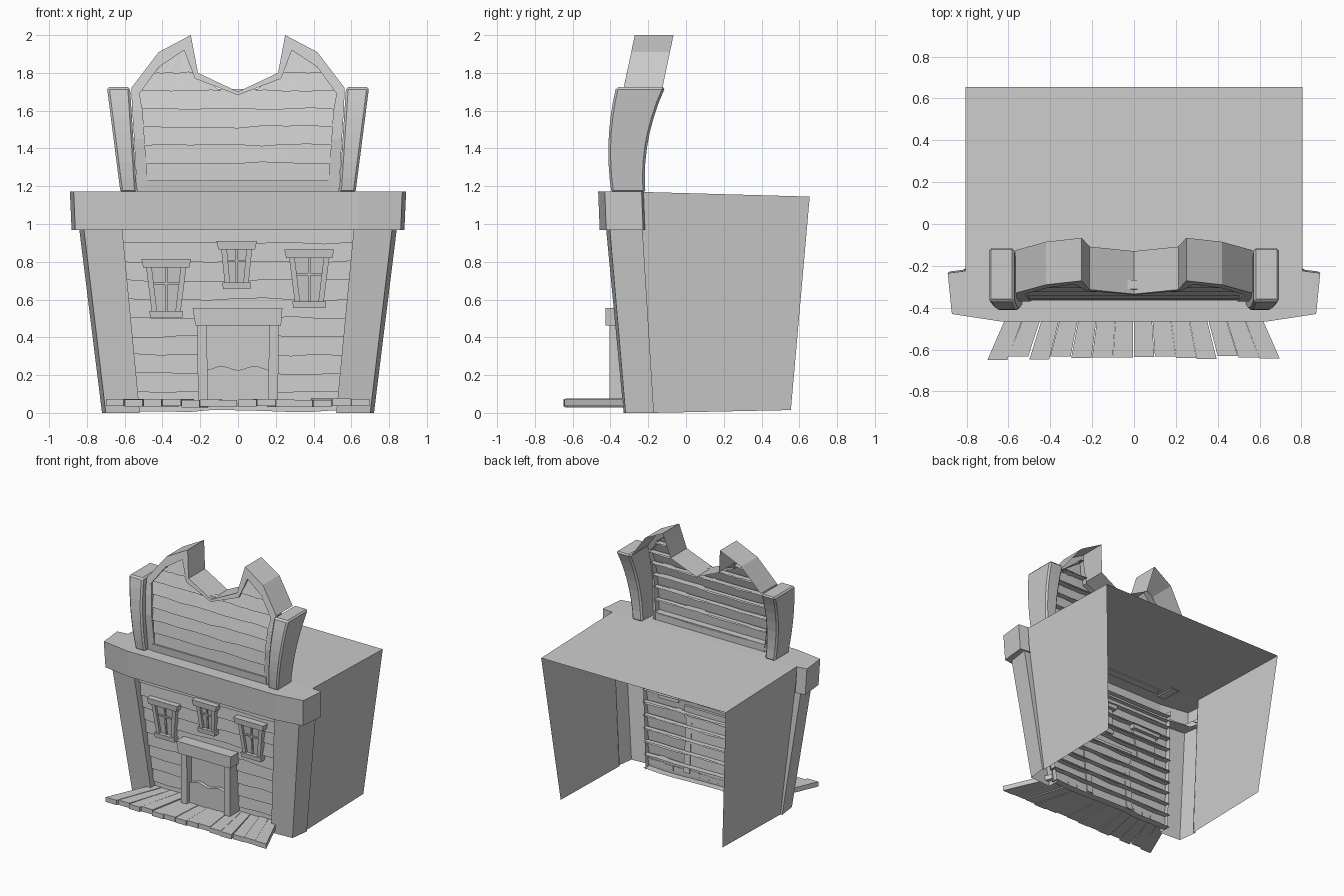
import bpy, bmesh, math, random

random.seed(4)
if "Cube" in bpy.data.objects:
    bpy.data.objects.remove(bpy.data.objects["Cube"])

mat = bpy.data.materials.new("plain grey")
mat.use_nodes = True
GREY = (0.6, 0.6, 0.6, 1)
mat.diffuse_color = GREY
mat.node_tree.nodes["Principled BSDF"].inputs["Base Color"].default_value = GREY


def loft(name, rings, mirror=False, bevel=0, solid=True):
    """Skin through rings of points; solid ones are closed and capped."""
    bm = bmesh.new()
    rows = [[bm.verts.new(p) for p in ring] for ring in rings]
    n = len(rows[0])
    for a, b in zip(rows, rows[1:]):
        for i in range(n if solid else n - 1):
            j = (i + 1) % n
            bm.faces.new((a[i], a[j], b[j], b[i]))
    if solid:
        bm.faces.new(rows[0])
        bm.faces.new(rows[-1][::-1])
        bmesh.ops.recalc_face_normals(bm, faces=bm.faces)
    mesh = bpy.data.meshes.new(name)
    bm.to_mesh(mesh)
    bm.free()
    ob = bpy.data.objects.new(name, mesh)
    bpy.context.collection.objects.link(ob)
    mesh.materials.append(mat)
    if bevel:
        mod = ob.modifiers.new("Bevel", "BEVEL")
        mod.width, mod.segments = bevel, 1
    if mirror:
        ob.modifiers.new("Mirror", "MIRROR")


def rect(x0, x1, y0, y1, z):
    return [(x0, y0, z), (x1, y0, z), (x1, y1, z), (x0, y1, z)]


def block(name, lo, hi, **kw):
    loft(name, [rect(*lo), rect(*hi)], **kw)


def facade(z):
    """Front of the leaning lower wall."""
    return -0.265 - 0.093 * z


def post_front(t):
    return -0.395 - 0.085 * t + 0.11 * t * t


def post_back(t):
    return -0.215 - 0.045 * t + 0.15 * t * t


def sign_front(z):
    """Front of the upper sign: bowed below, leaning straight back above."""
    if z < 1.72:
        return post_front((z - 1.17) / 0.55) + 0.04
    return -0.33 + 0.21 * (z - 1.72)


def recess(z):
    return sign_front(z) + 0.03


def plank(name, lo, hi, z0, z1, face, lip=0.022, wave=0.007, steps=8):
    """Hollow lapped board: a wavy front with flanges along both edges."""
    rings = []
    for i in range(steps + 1):
        t = i / steps
        xa, xb = lo[0] + (lo[1] - lo[0]) * t, hi[0] + (hi[1] - hi[0]) * t
        za = z0 + random.uniform(-wave, wave)
        zb = z1 + 0.008 + random.uniform(-0.002, 0.002)
        ya, yb = face(z0) - lip, face(z1) - 0.006
        rings.append([(xa, face(z0) + 0.035, za), (xa, ya, za),
                      (xb, yb, zb), (xb, face(z1) + 0.035, zb)])
    if lo[0] > lo[1]:
        rings.reverse()
    loft(name, [ring[::-1] for ring in rings], solid=False)


# Building shell: two side walls and a roof, open behind and below
loft("walls_and_roof", [
    [(-0.705, -0.18, 0), (-0.805, -0.24, 1.17), (0.805, -0.24, 1.17), (0.705, -0.18, 0)],
    [(-0.705, 0.555, 0.015), (-0.805, 0.655, 1.145), (0.805, 0.655, 1.145),
     (0.705, 0.555, 0.015)]], solid=False)

# Hollow corner pillars leaning out and forward, open at the back
loft("corner_pillars", [
    [(0.52, -0.24, 0), (0.52, -0.33, 0), (0.7, -0.32, 0), (0.72, -0.17, 0), (0.703, -0.17, 0)],
    [(0.62, -0.33, 1.05), (0.62, -0.43, 1.05), (0.825, -0.41, 1.05), (0.85, -0.235, 1.05),
     (0.793, -0.235, 1.05)]], mirror=True, solid=False)

# Hollow cornice beam with swept ends, open at the back
half = [(0.81, -0.225), (0.89, -0.235), (0.87, -0.43), (0.64, -0.465)]
outline = [(-x, y) for x, y in half] + half[::-1]
loft("cornice_beam", [[(x * 0.9, min(y + 0.13, -0.235), 0.968), (x * 0.99, y + 0.008, 0.968),
                       (x, y, 1.172), (x * 0.9, -0.225, 1.172)] for x, y in outline],
     solid=False)

# Lapped boards of the lower wall
for i in range(10):
    z0 = 0.01 + i * 0.0985
    z1 = z0 + 0.0985
    a, b = 0.53 + 0.09 * z0, 0.53 + 0.09 * z1
    plank(f"wall_plank_{i + 1}", (-a, a), (-b, b), z0, z1, facade)


# Tapered windows with cap, sill, jambs, bars and glass
def window(name, cx, z0, z1, top, bottom):
    def slab(part, xl, xh, za, zb, out, back=0.0):
        block(f"{name}_{part}",
              (cx + xl[0], cx + xl[1], facade(za) - out, facade(za) + back, za),
              (cx + xh[0], cx + xh[1], facade(zb) - out, facade(zb) + back, zb))
    slab("glass", (-bottom, bottom), (-top, top), z0 + 0.02, z1 - 0.03, 0.03)
    for s, side in ((-1, "right"), (1, "left")):
        lo = sorted((s * bottom, s * (bottom - 0.028)))
        hi = sorted((s * top, s * (top - 0.03)))
        slab(side + "_jamb", lo, hi, z0 + 0.02, z1 - 0.04, 0.05)
    slab("upright_bar", (-0.006, 0.006), (-0.006, 0.006), z0 + 0.03, z1 - 0.04, 0.04)
    zm = z0 + (z1 - z0) * 0.56
    m = (top + bottom) / 2
    slab("cross_bar", (-m, m), (-m, m), zm, zm + 0.012, 0.04)
    slab("sill", (-bottom - 0.01, bottom + 0.01), (-bottom - 0.014, bottom + 0.014),
         z0, z0 + 0.035, 0.06)
    slab("cap", (-top - 0.015, top + 0.015), (-top - 0.025, top + 0.025),
         z1 - 0.045, z1, 0.065, back=0.03)


window("right_window", -0.38, 0.505, 0.815, 0.107, 0.075)
window("left_window", 0.377, 0.555, 0.865, 0.107, 0.075)
window("middle_window", -0.007, 0.655, 0.91, 0.082, 0.062)

# Doorway: jambs, lintel, back panel and wavy-topped half door
block("door_jambs", (0.16, 0.212, -0.405, -0.27, 0.05), (0.165, 0.215, -0.405, -0.31, 0.47),
      mirror=True)
block("door_lintel", (-0.225, 0.228, -0.425, -0.31, 0.462), (-0.24, 0.235, -0.425, -0.31, 0.555))
block("door_panel", (-0.165, 0.165, -0.345, -0.28, 0.04), (-0.165, 0.165, -0.345, -0.31, 0.47))
rings = []
for i in range(13):
    x = -0.163 + 0.326 * i / 12
    z = 0.237 - 0.011 * math.cos(x * 36)
    rings.append([(x, -0.375, 0.05), (x, -0.34, 0.05), (x, -0.34, z), (x, -0.375, z)])
loft("half_door", rings)

# Fanned porch boards
COUNT = 14
for i in range(COUNT):
    u0 = -1 + 2 * i / COUNT
    u1 = u0 + 2 / COUNT - random.uniform(0.002, 0.009)
    yf = -0.64 + random.uniform(-0.012, 0.01)
    dz = random.uniform(-0.005, 0.004)
    plan = [(u0 * 0.7, yf), (u1 * 0.7, yf), (u1 * 0.54, -0.28), (u0 * 0.54, -0.28)]
    loft(f"porch_plank_{i + 1}", [[(x, y, z + dz) for x, y in plan] for z in (0.034, 0.072)])

# Bent posts either side of the sign
rings = []
for i in range(8):
    t = i / 7
    rings.append(rect(0.535 + 0.037 * t, 0.622 + 0.072 * t,
                      post_front(t), post_back(t), 1.165 + 0.56 * t))
loft("sign_posts", rings, mirror=True, bevel=0.012)


# Sign frame: shallow side trims, then a deep two-horned crown, both hollow behind
def frame(name, outer, inner, depth):
    rings = []
    for (xo, zo), (xi, zi) in zip(outer, inner):
        yo, yi = sign_front(zo), sign_front(zi)
        rings.append([(xo, yo + depth, zo), (xo, yo, zo), (xi, yi, zi), (xi, yi + 0.06, zi)])
    loft(name, rings, mirror=True, solid=False)


frame("sign_side_trims", [(0.535, 1.17), (0.55, 1.45), (0.56, 1.6), (0.565, 1.72)],
      [(0.475, 1.17), (0.495, 1.45), (0.505, 1.6), (0.522, 1.69)], 0.07)
frame("sign_crown", [(0.565, 1.72), (0.42, 1.91), (0.25, 2.0), (0.212, 1.80), (0, 1.70)],
      [(0.522, 1.69), (0.42, 1.83), (0.285, 1.92), (0.228, 1.77), (0, 1.682)], 0.205)
block("sign_base_board", (-0.5, 0.5, -0.36, -0.3, 1.165), (-0.5, 0.5, -0.365, -0.3, 1.23))

# Lapped boards inside the sign frame
for i in range(5):
    z0 = 1.225 + i * 0.096
    a, b = 0.49 + 0.075 * (z0 - 1.225), 0.49 + 0.075 * (z0 - 1.129)
    plank(f"sign_plank_{i + 1}", (-a, a), (-b, b), z0, z0 + 0.096, recess)
for s, side in ((-1, "right"), (1, "left")):
    plank(f"{side}_horn_plank_low", (s * 0.09, s * 0.515), (s * 0.235, s * 0.45),
          1.705, 1.80, recess, wave=0.004)
    plank(f"{side}_horn_plank_high", (s * 0.235, s * 0.45), (s * 0.28, s * 0.31),
          1.80, 1.915, recess, wave=0.004)
